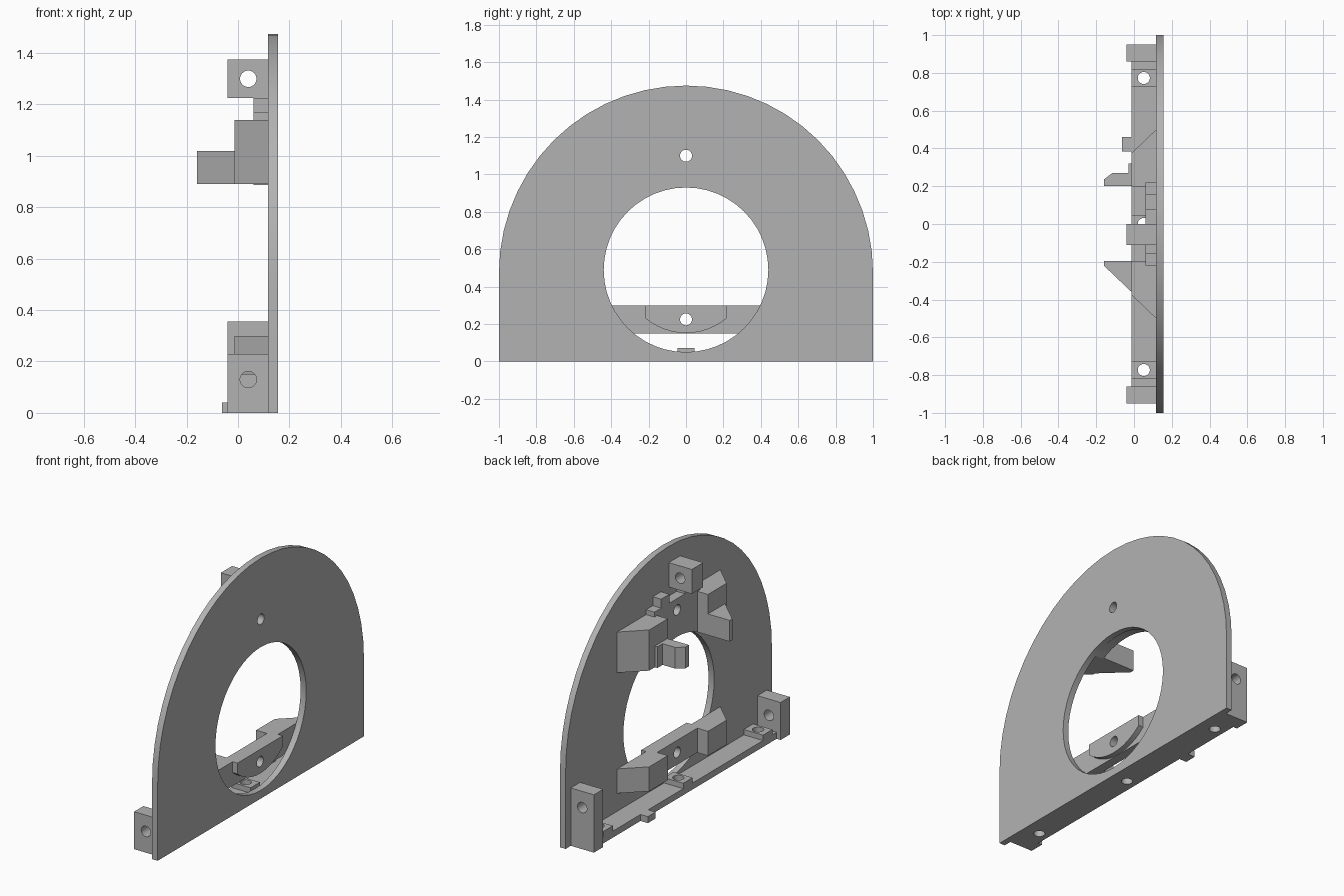
import bpy, bmesh
from math import sin, cos, pi, radians, asin
from mathutils import Vector

if "Cube" in bpy.data.objects:
    bpy.data.objects.remove(bpy.data.objects["Cube"], do_unlink=True)

grey = bpy.data.materials.new("plain grey")
grey.use_nodes = True
COLOUR = (0.45, 0.45, 0.45, 1)
grey.diffuse_color = COLOUR
grey.node_tree.nodes["Principled BSDF"].inputs["Base Color"].default_value = COLOUR

BACK, FACE = 0.117, 0.155      # plate thickness along x
HOLE_Z, HOLE_R = 0.49, 0.44    # central opening
BOLT_R = 0.032


def arc(cy, cz, r, start, end, n):
    """Points on an arc, angles in degrees."""
    return [(cy + r * cos(radians(start + (end - start) * i / n)),
             cz + r * sin(radians(start + (end - start) * i / n))) for i in range(n + 1)]


def prism(name, pts, axis, lo, hi):
    """Extrude a 2D profile along an axis; x uses (y,z), y uses (x,z), z uses (x,y)."""
    def place(p, t):
        return {"x": (t, p[0], p[1]), "y": (p[0], t, p[1]), "z": (p[0], p[1], t)}[axis]
    bm = bmesh.new()
    face = bm.faces.new([bm.verts.new(place(p, lo)) for p in pts])
    ext = bmesh.ops.extrude_face_region(bm, geom=[face])
    move = Vector(place((0, 0), hi - lo))
    bmesh.ops.translate(bm, vec=move, verts=[v for v in ext["geom"] if isinstance(v, bmesh.types.BMVert)])
    bmesh.ops.recalc_face_normals(bm, faces=bm.faces)
    mesh = bpy.data.meshes.new(name)
    bm.to_mesh(mesh)
    bm.free()
    mesh.materials.append(grey)
    ob = bpy.data.objects.new(name, mesh)
    bpy.context.collection.objects.link(ob)
    return ob


def box(name, x, y, z):
    return prism(name, [(x[0], y[0]), (x[1], y[0]), (x[1], y[1]), (x[0], y[1])], "z", *z)


def drill(ob, axis, centre, r=BOLT_R, n=32):
    """Cut a round through hole along an axis."""
    circle = arc(*centre, r, 0, 360 - 360 / n, n - 1)
    cutter = prism("cutter", circle, axis, -2, 2)
    cutter.hide_render = True
    mod = ob.modifiers.new("hole", "BOOLEAN")
    mod.object, mod.solver = cutter, "EXACT"
    bpy.context.view_layer.objects.active = ob
    bpy.ops.object.modifier_apply(modifier=mod.name)
    bpy.data.objects.remove(cutter, do_unlink=True)


# Arched plate with the large opening
plate = prism("arched_plate", [(-1, 0), (1, 0)] + arc(0, 0.475, 1, 0, 180, 28), "x", BACK, FACE)
drill(plate, "x", (0, HOLE_Z), HOLE_R, 48)
drill(plate, "x", (0, 1.1))

# Mounting blocks with cross holes
for name, y, z, hole in (("short_end_block", (-0.95, -0.86), (0, 0.23), 0.13),
                         ("tall_end_block", (0.86, 0.95), (0, 0.355), 0.255),
                         ("top_block", (-0.11, 0), (1.225, 1.375), 1.3)):
    drill(box(name, (-0.04, BACK), y, z), "y", (0.04, hole))

# Base rail with raised pads, drilled from above
rail = box("base_rail", (-0.013, BACK), (-0.86, 0.86), (0, 0.04))
for y in (-0.773, 0, 0.773):
    pad = box("rail_pad", (-0.013, BACK), (y - 0.045, y + 0.045), (0.04, 0.073))
    for part in (rail, pad):
        drill(part, "z", (0.052, y))
box("rail_tab", (-0.063, -0.013), (0.385, 0.46), (0, 0.04))


# Ramped side supports of both brackets
def ramp(name, side, z):
    prism(name, [(BACK, side * 0.5), (-0.013, side * 0.375), (-0.013, side * 0.195),
                 (BACK, side * 0.195)], "z", *z)


for side, label in ((1, "back"), (-1, "front")):
    ramp("upper_ramp_" + label, side, (0.89, 1.14))
    ramp("lower_ramp_" + label, side, (0.15, 0.3))
prism("pointed_ramp_tip", [(-0.013, -0.195), (-0.013, -0.36), (-0.16, -0.22), (-0.16, -0.195)],
      "z", 0.89, 1.02)
prism("hook", [(-0.013, 0.2), (-0.16, 0.2), (-0.16, 0.235), (-0.115, 0.27), (-0.03, 0.27),
               (-0.03, 0.32), (-0.013, 0.32)], "z", 0.89, 1.02)

# Upper web with stepped top
half = [(0.2, 1.14), (0.22, 1.14), (0.22, 1.17), (0.155, 1.17), (0.155, 1.225),
        (0.075, 1.225), (0.075, 1.17)]
swing = 90 - asin(0.2 / 0.445) * 180 / pi
upper = prism("upper_web", arc(0, HOLE_Z, 0.445, 180 - swing, swing, 10) + half
              + [(-y, z) for y, z in reversed(half)], "x", 0.06, BACK)
drill(upper, "x", (0, 1.1))

# Lower web and its rounded boss inside the opening
lower = box("lower_web", (0.06, BACK), (-0.195, 0.195), (0.15, 0.3))
reach = asin(0.22 / 0.338) * 180 / pi
boss = prism("lower_boss", [(0.22, 0.3), (-0.22, 0.3)]
             + arc(0, HOLE_Z, 0.338, 270 - reach, 270 + reach, 12), "x", BACK, 0.15)
for part in (lower, boss):
    drill(part, "x", (0, 0.225))

# Smooth the curved walls, keep edges sharp
bpy.ops.object.select_all(action="DESELECT")
for ob in bpy.context.collection.objects:
    if ob.type == "MESH" and grey.name in ob.data.materials:
        ob.select_set(True)
        bpy.context.view_layer.objects.active = ob
bpy.ops.object.shade_smooth_by_angle(angle=radians(30))
